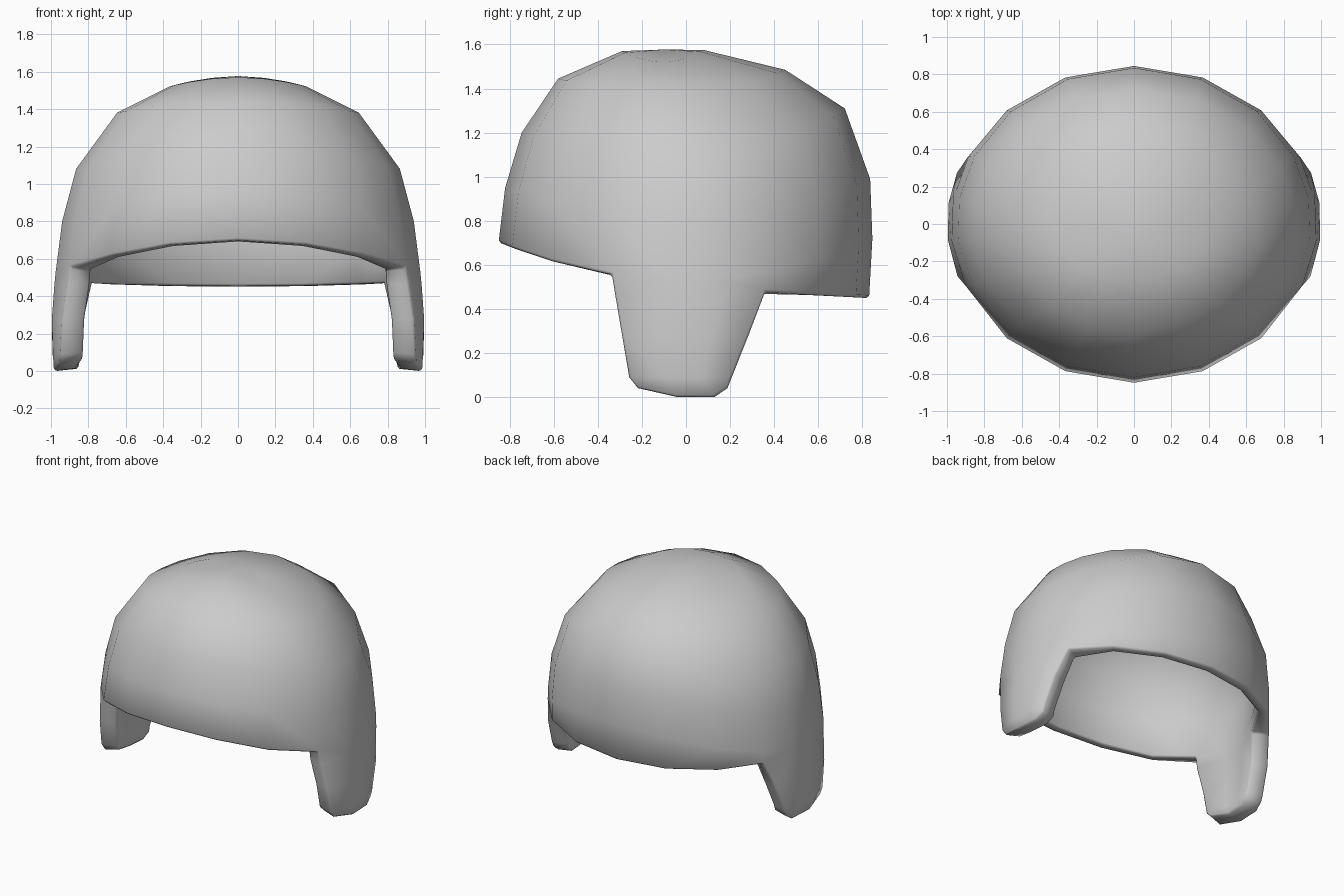
import bpy, bmesh
from math import sin, cos, radians, sqrt

if "Cube" in bpy.data.objects:
    bpy.data.objects.remove(bpy.data.objects["Cube"])

# Column angles around the right half, front (-90) to back (90); columns 3-6 carry the ear flap
ANGLES = [radians(a) for a in (-90, -68, -46, -23.5, -6, 9, 25.5, 46, 68, 90)]

# Dome rings: front y, front z, side x, side z, back y, back z
RINGS = [(-.29, 1.57, .37, 1.52, .08, 1.575),
         (-.58, 1.445, .65, 1.38, .45, 1.485),
         (-.745, 1.2, .87, 1.08, .72, 1.31),
         (-.82, .95, .945, .80, .835, .99),
         (-.85, .70, .98, .53, .845, .72)]

bm = bmesh.new()
grid = {}

# Dome
for r, (fy, fz, sx, sz, by, bz) in enumerate(RINGS, 1):
    for c, a in enumerate(ANGLES):
        s2 = sin(a) ** 2
        end_z = fz if a < 0 else bz
        x = 0 if c in (0, 9) else sx * cos(a)
        y = (fy + by) / 2 + (by - fy) / 2 * sin(a)
        grid[r, c] = bm.verts.new((x, y, sz * (1 - s2) + end_z * s2))

# Lower neck edge at the back
for c in range(6, 10):
    a = ANGLES[c]
    x = 0 if c == 9 else .985 * cos(a)
    grid[6, c] = bm.verts.new((x, .01 + .82 * sin(a), .497 - .047 * sin(a)))

# Ear flap: tapering rows, then a rounded tip
def flap_vert(r, c, y, z, width):
    grid[r, c] = bm.verts.new((width * sqrt(1 - (y / .86) ** 2), y, z))

for r, z, width in ((6, .47, .985), (7, .28, 1.0), (8, .09, .995)):
    front, back = -.34 + (.56 - z) * .17, .37 - (.49 - z) * .4
    for c, t in ((3, 0), (4, .36), (5, .7), (6, 1)):
        if (r, c) not in grid:
            flap_vert(r, c, front + (back - front) * t, z, width)
for c, y, z in ((3, -.22, .04), (4, -.04, 0), (5, .13, 0), (6, .19, .04)):
    flap_vert(9, c, y, z, .985)

# Skin the grid and close the crown
crown = bm.verts.new((0, -.1, 1.577))
for c in range(9):
    bm.faces.new((crown, grid[1, c], grid[1, c + 1]))
    for r in range(1, 9):
        keys = [(r, c), (r + 1, c), (r + 1, c + 1), (r, c + 1)]
        if all(k in grid for k in keys):
            bm.faces.new([grid[k] for k in keys])

bm.verts.index_update()
flap_ids = [v.index for (r, c), v in grid.items() if 3 <= c <= 6 and r >= 5]
all_ids = [v.index for v in bm.verts]
mesh = bpy.data.meshes.new("helmet_shell")
bm.to_mesh(mesh)
bm.free()
helmet = bpy.data.objects.new("helmet_shell", mesh)
bpy.context.collection.objects.link(helmet)

# Thicker padding on the flaps
group = helmet.vertex_groups.new(name="padding")
group.add(all_ids, .58, 'REPLACE')
group.add(flap_ids, 1, 'REPLACE')

mirror = helmet.modifiers.new("mirror", 'MIRROR')
mirror.use_clip = True
solid = helmet.modifiers.new("thickness", 'SOLIDIFY')
solid.thickness = .125
solid.offset = -1
solid.vertex_group = "padding"
bevel = helmet.modifiers.new("soft_rim", 'BEVEL')
bevel.width = .012
bevel.segments = 1
bevel.limit_method = 'ANGLE'
bevel.angle_limit = radians(60)

for p in mesh.polygons:
    p.use_smooth = True
